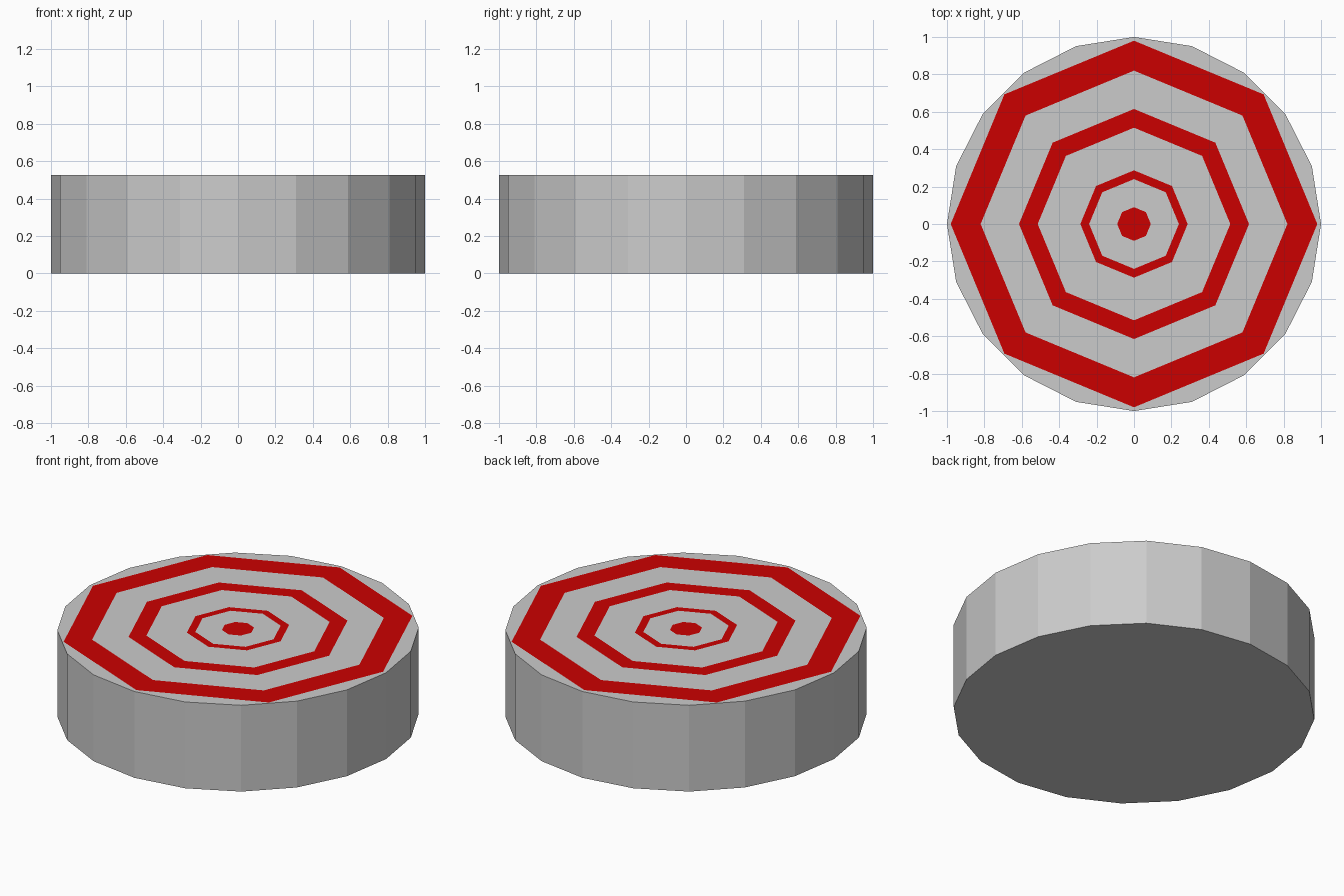
import bpy, bmesh
from math import cos, sin, pi

if "Cube" in bpy.data.objects:
    bpy.data.objects.remove(bpy.data.objects["Cube"])

HEIGHT = 0.527
RING_Z = HEIGHT + 0.001

red = bpy.data.materials.new("red_paint")
red.diffuse_color = (0.6, 0.0, 0.0, 1)
red.use_nodes = True
red.node_tree.nodes["Principled BSDF"].inputs["Base Color"].default_value = red.diffuse_color


def make_object(name, bm, material=None):
    mesh = bpy.data.meshes.new(name)
    bm.to_mesh(mesh)
    bm.free()
    obj = bpy.data.objects.new(name, mesh)
    bpy.context.collection.objects.link(obj)
    if material:
        mesh.materials.append(material)
    return obj


def loop(bm, radius, sides=8):
    return [bm.verts.new((radius * cos(2 * pi * i / sides),
                          radius * sin(2 * pi * i / sides), RING_Z))
            for i in range(sides)]


# Twenty-sided drum body
bpy.ops.mesh.primitive_cylinder_add(vertices=20, radius=1, depth=HEIGHT,
                                    location=(0, 0, HEIGHT / 2))
bpy.context.object.name = "drum_body"

# Flat octagonal rings painted on the top
for name, outer, inner in (("outer_ring", 0.98, 0.82),
                           ("middle_ring", 0.615, 0.515),
                           ("inner_ring", 0.287, 0.24)):
    bm = bmesh.new()
    a, b = loop(bm, outer), loop(bm, inner)
    for i in range(8):
        j = (i + 1) % 8
        bm.faces.new((a[i], a[j], b[j], b[i]))
    make_object(name, bm, red)

# Centre spot
bm = bmesh.new()
bm.faces.new(loop(bm, 0.09))
make_object("centre_spot", bm, red)
